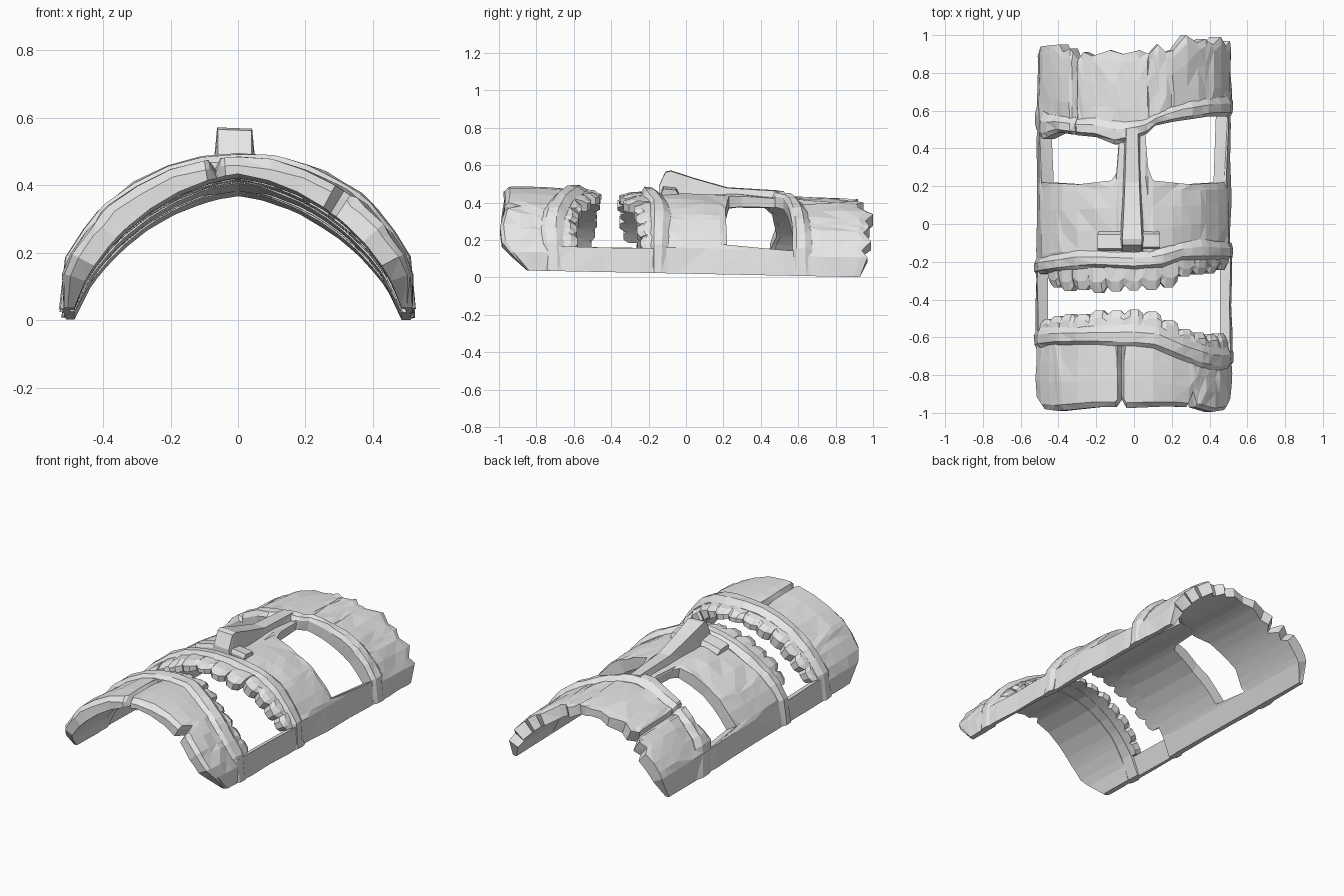
import bpy, bmesh, math, random

random.seed(4)
cube = bpy.data.objects.get("Cube")
if cube:
    bpy.data.objects.remove(cube, do_unlink=True)

WIDTH = 0.535
THICK = 0.05

grey = bpy.data.materials.new("plain grey")
grey.use_nodes = True
colour = (0.8, 0.8, 0.8, 1)
grey.diffuse_color = colour
grey.node_tree.nodes["Principled BSDF"].inputs["Base Color"].default_value = colour


def on_shell(x, y, h):
    """Point on the curved shell, lifted by h along its normal."""
    a = math.asin(max(-1, min(1, x / WIDTH)))
    rise = 0.43 - 0.015 * y
    nx, nz = math.sin(a) / WIDTH, math.cos(a) / rise
    length = math.hypot(nx, nz)
    z = 0.02 - 0.02 * y + rise * max(0, math.cos(a)) ** 1.15
    return (x + h * nx / length, y, z + h * nz / length)


def at(line, x):
    """Height of a polyline at x; a plain number is a straight line."""
    if isinstance(line, (int, float)):
        return line
    if x <= line[0][0]:
        return line[0][1]
    for (xa, ya), (xb, yb) in zip(line, line[1:]):
        if x <= xb:
            return ya + (yb - ya) * (x - xa) / (xb - xa)
    return line[-1][1]


def shift(line, dy):
    return [(x, y + dy) for x, y in line]


def loft(name, rings):
    """Skin a row of closed rings and cap both ends."""
    bm = bmesh.new()
    loops = [[bm.verts.new(p) for p in ring] for ring in rings]
    count = len(loops[0])
    for a, b in zip(loops, loops[1:]):
        for i in range(count):
            j = (i + 1) % count
            bm.faces.new((a[i], a[j], b[j], b[i]))
    bm.faces.new(loops[0])
    bm.faces.new(loops[-1])
    bmesh.ops.triangulate(bm, faces=bm.faces)
    bmesh.ops.recalc_face_normals(bm, faces=bm.faces)
    mesh = bpy.data.meshes.new(name)
    bm.to_mesh(mesh)
    bm.free()
    mesh.materials.append(grey)
    obj = bpy.data.objects.new(name, mesh)
    bpy.context.collection.objects.link(obj)
    return obj


def slab(name, lo, hi, profile, left=-WIDTH, right=WIDTH, thick=THICK, rough=0.0, grooves=()):
    """Curved plate between two edge lines, with a height profile across it."""
    xs = {left, right}
    for line in (lo, hi):
        if not isinstance(line, (int, float)):
            xs.update(x for x, y in line if left < x < right)
    for gx, depth in grooves:
        xs.update((gx - 0.018, gx, gx + 0.018))
    for i in range(-7, 8):
        x = WIDTH * math.sin(i * math.pi / 16)
        if left < x < right and min(abs(x - k) for k in xs) > 0.02:
            xs.add(x)
    rings = []
    for x in sorted(xs):
        y0, y1 = at(lo, x), at(hi, x)
        side = abs(x) / WIDTH
        # Grooves sink the surface; the outer rim is bevelled inward
        cut = sum(d for gx, d in grooves if abs(gx - x) < 0.001)
        if side > 0.999:
            cut += 0.022
        flatten = 1 - 0.5 * side ** 6
        # The shell is thickest on its flanks
        depth = thick * (1 + 0.6 * math.sin(2 * math.asin(min(1, side))))
        ring = [on_shell(x, y0 + (y1 - y0) * f, h * flatten - cut + random.uniform(-rough, rough))
                for f, h in profile]
        ring += [on_shell(x, y1, -depth), on_shell(x, y0, -depth)]
        rings.append(ring)
    return loft(name, rings)


PANEL = [(0, -0.006), (0.1, 0), (0.35, 0.003), (0.65, 0.003), (0.9, 0), (1, -0.004)]
RIDGE = [(0, 0), (0.2, 0.024), (0.65, 0.028), (1, 0)]

# Edge lines of the brow and lips
brow_lo = [(-WIDTH, 0.5), (-0.48, 0.45), (-0.4, 0.485), (-0.3, 0.47), (-0.2, 0.46), (-0.1, 0.42),
           (0, 0.45), (0.07, 0.48), (0.11, 0.52), (0.2, 0.54), (0.4, 0.57), (WIDTH, 0.57)]
brow_hi = [(-WIDTH, 0.63), (-0.45, 0.58), (-0.3, 0.56), (-0.2, 0.56), (-0.05, 0.54),
           (0.05, 0.55), (0.15, 0.6), (0.25, 0.64), (0.35, 0.66), (WIDTH, 0.68)]
upper_hi = [(-WIDTH, -0.18), (-0.4, -0.16), (-0.3, -0.14), (0, -0.15), (0.1, -0.14),
            (0.25, -0.1), (0.35, -0.08), (WIDTH, -0.1)]
upper_lo = [(-WIDTH, -0.27), (-0.4, -0.25), (-0.2, -0.23), (0, -0.24), (0.15, -0.23),
            (0.25, -0.19), (WIDTH, -0.19)]
lower_hi = [(-WIDTH, -0.55), (-0.2, -0.54), (0, -0.53), (0.13, -0.54), (0.25, -0.6),
            (0.4, -0.65), (WIDTH, -0.65)]
lower_lo = [(-WIDTH, -0.66), (-0.4, -0.64), (-0.2, -0.64), (0, -0.65), (0.1, -0.66),
            (0.2, -0.7), (0.35, -0.76), (0.45, -0.78), (WIDTH, -0.75)]

# Forehead with broken top edge and a crack
jagged = [(-WIDTH, 0.89), (-0.5, 0.94), (-0.4, 0.95), (-0.38, 0.91), (-0.34, 0.93), (-0.31, 0.86),
          (-0.27, 0.91), (-0.22, 0.89), (-0.13, 0.92), (-0.06, 0.9), (0.03, 0.92), (0.08, 0.9),
          (0.13, 0.95), (0.17, 0.91), (0.21, 0.92), (0.28, 1.0), (0.34, 0.96), (0.38, 0.98),
          (0.42, 0.95), (0.46, 0.99), (0.49, 0.94), (0.51, 0.97), (WIDTH, 0.93)]
slab("forehead", shift(brow_lo, 0.02), jagged, PANEL, rough=0.006, grooves=[(-0.31, 0.03)])
slab("brow_ridge", brow_lo, brow_hi, RIDGE, thick=0.047, rough=0.005, grooves=[(-0.31, 0.022)])

# Cheeks, rising into the eye frames and the nose bridge
eye_floor = [(-WIDTH, 0.52), (-0.5, 0.5), (-0.488, 0.22), (-0.3, 0.21), (-0.12, 0.23),
             (-0.095, 0.27), (-0.08, 0.46), (0.06, 0.48), (0.075, 0.3), (0.1, 0.23), (0.3, 0.21),
             (0.484, 0.22), (0.497, 0.59), (WIDTH, 0.6)]
slab("cheeks", shift(upper_hi, -0.03), eye_floor, PANEL, rough=0.006)

# Mouth frame
slab("upper_lip", upper_lo, upper_hi, RIDGE, thick=0.047, rough=0.004)
slab("lower_lip", lower_lo, lower_hi, RIDGE, thick=0.047, rough=0.004)
FRAME = [(0, 0.012), (0.2, 0.014), (0.5, 0.008), (0.8, 0.014), (1, 0.012)]
slab("left_mouth_corner", -0.72, -0.14, FRAME, left=0.502, thick=0.036, rough=0.004)
slab("right_mouth_corner", -0.63, -0.21, FRAME, right=-0.502, thick=0.036, rough=0.004)

# Chin, split by a groove
chin_edge = [(-WIDTH, -0.85), (-0.515, -0.94), (-0.49, -0.98), (-0.42, -0.99), (-0.2, -0.97),
             (-0.1, -0.97), (-0.07, -0.93), (-0.04, -0.975), (0.2, -0.965), (0.29, -0.97),
             (0.315, -0.9), (0.335, -0.97), (0.43, -0.995), (0.49, -0.985), (0.515, -0.94),
             (WIDTH, -0.85)]
CHIN = [(0, -0.025), (0.08, 0), (0.4, 0.006), (0.7, 0.005), (1, 0)]
slab("chin", chin_edge, shift(lower_lo, 0.03), CHIN, rough=0.005, grooves=[(-0.07, 0.035)])


# Teeth: a row of tapered blocks between gum line and tip line
def teeth(name, gum, tips, start, end, count):
    first, last = math.asin(start / WIDTH), math.asin(end / WIDTH)
    for i in range(count):
        a, b = [WIDTH * math.sin(first + (last - first) * k / count) for k in (i, i + 1)]
        tip = at(tips, (a + b) / 2) + random.uniform(-0.01, 0.01)
        root = at(gum, (a + b) / 2)
        root += 0.03 if root > tip else -0.03
        bevel = 0.2 * (root - tip)
        edge = [(a, tip + bevel), (a + 0.3 * (b - a), tip), (a + 0.75 * (b - a), tip),
                (b, tip + bevel)]
        shape = [(0, -0.025), (0.35, -0.004), (1, 0.002)]
        slab(f"{name}_{i + 1}", edge, root, shape, left=a, right=b, thick=0.046, rough=0.005)


upper_tips = [(-0.48, -0.29), (-0.4, -0.35), (-0.2, -0.365), (0.15, -0.355), (0.25, -0.29),
              (0.35, -0.26), (0.5, -0.25)]
lower_tips = [(-0.5, -0.5), (-0.3, -0.48), (-0.1, -0.455), (0.08, -0.455), (0.15, -0.48),
              (0.25, -0.54), (0.35, -0.575), (0.48, -0.585)]
teeth("upper_tooth", upper_lo, upper_tips, -0.46, 0.5, 12)
teeth("lower_tooth", lower_hi, lower_tips, -0.5, 0.5, 13)

# Nose: tapered ridge with an undercut tip
nose_rings = []
for y, half, top in ((0.5, 0.03, 0.465), (0.22, 0.038, 0.482), (0.05, 0.045, 0.53),
                     (-0.08, 0.052, 0.572), (-0.11, 0.05, 0.566), (-0.145, 0.05, 0.49)):
    mid, foot = -0.01, half + 0.015
    nose_rings.append([(mid - foot, y, 0.41), (mid - half, y, top),
                       (mid + half, y, top - 0.004), (mid + foot, y, 0.41)])
loft("nose", nose_rings)

# Nostrils
BLOCK = [(0, 0.015), (0.1, 0.035), (0.85, 0.03), (1, 0.005)]
slab("right_nostril", -0.14, -0.04, BLOCK, left=-0.185, right=-0.05, thick=0.03)
slab("left_nostril", -0.13, -0.04, BLOCK, left=0.03, right=0.13, thick=0.03)
